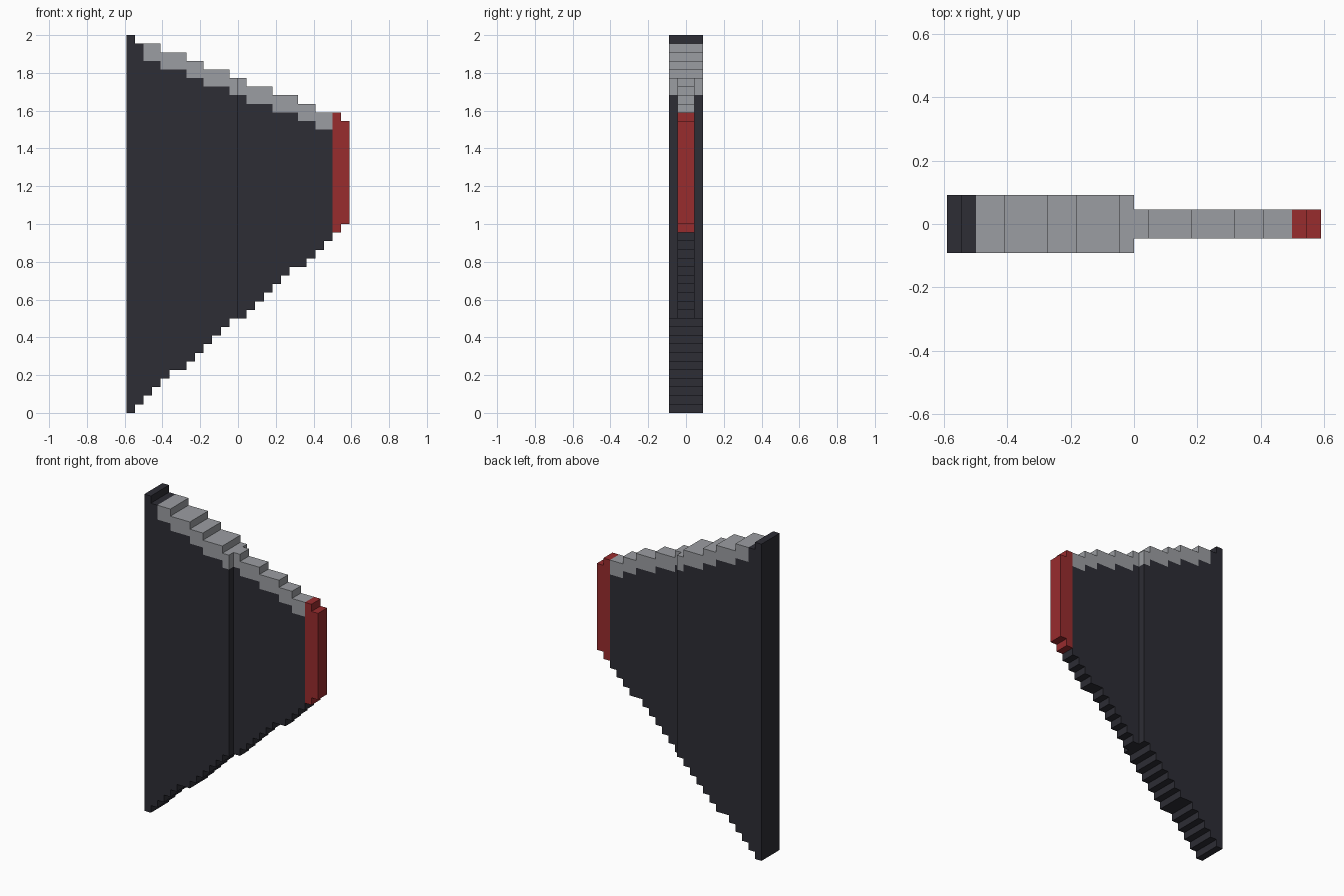
import bpy
import bmesh

cube = bpy.data.objects.get("Cube")
if cube:
    bpy.data.objects.remove(cube, do_unlink=True)

UNIT = 2 / 44          # size of one block
COLUMNS = 26           # columns along the fin
HALF = COLUMNS // 2    # column where the fin gets thinner
TIP = 24               # first column of the coloured tip
BAND = 2               # height of the edge trim in blocks
TOP_STEPS = (1, 4, 7, 9, 12, 14, 17, 20, 22, 25)   # top drops one block here
FLAT_STEPS = (6, 13, 20)                           # bottom pauses here


def material(name, color):
    mat = bpy.data.materials.new(name)
    mat.use_nodes = True
    mat.diffuse_color = (*color, 1)
    mat.node_tree.nodes["Principled BSDF"].inputs["Base Color"].default_value = (*color, 1)
    return mat


charcoal = material("charcoal", (0.026, 0.026, 0.035))
grey = material("light grey", (0.33, 0.34, 0.36))
red = material("dark red", (0.314, 0.025, 0.027))


def top(i):
    return 44 - sum(i >= s for s in TOP_STEPS)


def bottom(i):
    return i - sum(i >= s for s in FLAT_STEPS)


def panel_top(i):
    return top(i) - (BAND if i >= 2 else 0)


def stepped_slab(name, first, last, low, high, thickness, mat):
    """Extrude the stepped outline of columns first..last-1 along y."""
    cols = range(first, last)
    outline = [(i + e, low(i)) for i in cols for e in (0, 1)]
    outline += [(i + e, high(i)) for i in reversed(cols) for e in (1, 0)]
    # drop repeated points where neighbouring columns are level
    outline = [p for k, p in enumerate(outline) if p != outline[k - 1]]
    bm = bmesh.new()
    y = thickness / 2 * UNIT
    verts = [bm.verts.new(((x - HALF) * UNIT, -y, z * UNIT)) for x, z in outline]
    face = bm.faces.new(verts)
    grown = bmesh.ops.extrude_face_region(bm, geom=[face])["geom"]
    moved = [v for v in grown if isinstance(v, bmesh.types.BMVert)]
    bmesh.ops.translate(bm, verts=moved, vec=(0, 2 * y, 0))
    bmesh.ops.recalc_face_normals(bm, faces=bm.faces)
    mesh = bpy.data.meshes.new(name)
    bm.to_mesh(mesh)
    bm.free()
    mesh.materials.append(mat)
    obj = bpy.data.objects.new(name, mesh)
    bpy.context.collection.objects.link(obj)
    return obj


# Thick root half and thin outer half of the fin
stepped_slab("root_panel", 0, HALF, bottom, panel_top, 4, charcoal)
stepped_slab("outer_panel", HALF, TIP, bottom, panel_top, 2, charcoal)

# Stepped trim along the upper edge
stepped_slab("root_trim", 2, HALF, panel_top, top, 4, grey)
stepped_slab("outer_trim", HALF, TIP, panel_top, top, 2, grey)

# Coloured tip
stepped_slab("fin_tip", TIP, COLUMNS, bottom, top, 2, red)
